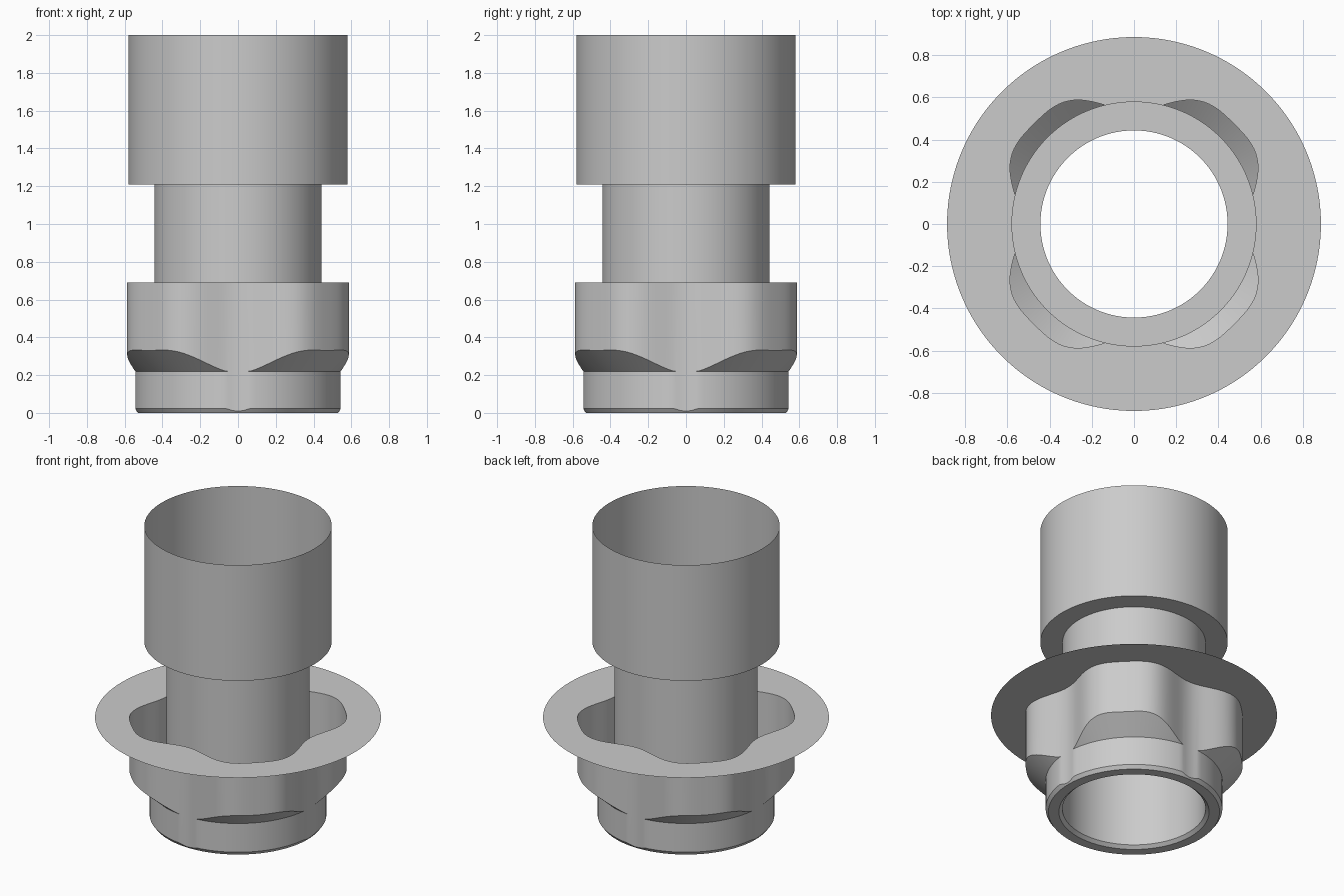
import bpy
import bmesh
from math import cos, sin, pi, radians

cube = bpy.data.objects.get("Cube")
if cube:
    bpy.data.objects.remove(cube)

SEGMENTS = 192
BORE, SLEEVE, COLLAR, FLANGE = 0.443, 0.58, 0.547, 0.885
FLANGE_Z, SHOULDER_Z, SCOOP_Z = 0.69, 1.21, 0.22

grey = bpy.data.materials.new("plain grey")
grey.use_nodes = True
colour = (0.6, 0.6, 0.6, 1)
grey.diffuse_color = colour
grey.node_tree.nodes["Principled BSDF"].inputs["Base Color"].default_value = colour


def lobe(a):
    """Radius of the four-lobed housing wall at angle a."""
    return 0.6188 - 0.0705 * cos(4 * a) - 0.0153 * cos(8 * a) + 0.004 * cos(12 * a)


def loft(name, profile):
    """Skin a surface through rings; profile(angle) gives (radius, z) pairs."""
    bm = bmesh.new()
    columns = []
    for i in range(SEGMENTS):
        a = 2 * pi * i / SEGMENTS
        columns.append([bm.verts.new((r * cos(a), r * sin(a), z)) for r, z in profile(a)])
    for i, col in enumerate(columns):
        nxt = columns[(i + 1) % SEGMENTS]
        for j in range(len(col) - 1):
            bm.faces.new((col[j], nxt[j], nxt[j + 1], col[j + 1]))
    bmesh.ops.remove_doubles(bm, verts=bm.verts, dist=0.0001)
    mesh = bpy.data.meshes.new(name)
    bm.to_mesh(mesh)
    bm.free()
    mesh.materials.append(grey)
    obj = bpy.data.objects.new(name, mesh)
    bpy.context.collection.objects.link(obj)
    bpy.ops.object.select_all(action="DESELECT")
    obj.select_set(True)
    bpy.context.view_layer.objects.active = obj
    bpy.ops.object.shade_smooth_by_angle(angle=radians(25))
    return obj


# Inner tube with a bevelled mouth, stepping out to the wide upper sleeve
loft("inner_tube", lambda a: [(0.465, 0), (BORE, 0.02), (BORE, SHOULDER_Z)][::1])
loft("upper_sleeve", lambda a: [(BORE, SHOULDER_Z), (SLEEVE, SHOULDER_Z), (SLEEVE, 2)])


# Lobed housing: bottom rim, chamfer, round collar, conical scoops, lobed wall
def housing(a):
    wall = lobe(a)
    collar = min(wall, COLLAR)
    chamfer_z = (collar - 0.53) * 1.4
    scoop_top = SCOOP_Z + (wall - collar) * 0.9
    return [(0.465, 0), (0.53, 0), (collar, chamfer_z), (collar, SCOOP_Z),
            (wall, scoop_top), (wall, FLANGE_Z)]


loft("lobed_housing", housing)

# Thin round flange with the lobed opening
loft("flange", lambda a: [(FLANGE, FLANGE_Z), (lobe(a), FLANGE_Z)])

# Turn the faces of the sheet parts outward or upward
for name in ("inner_tube", "lobed_housing", "upper_sleeve", "flange"):
    mesh = bpy.data.objects[name].data
    score = 0
    for p in mesh.polygons:
        c, n = p.center, p.normal
        up = n.z if name == "flange" else 0
        score += (c.x * n.x + c.y * n.y + up) * p.area
    if score < 0:
        mesh.flip_normals()
